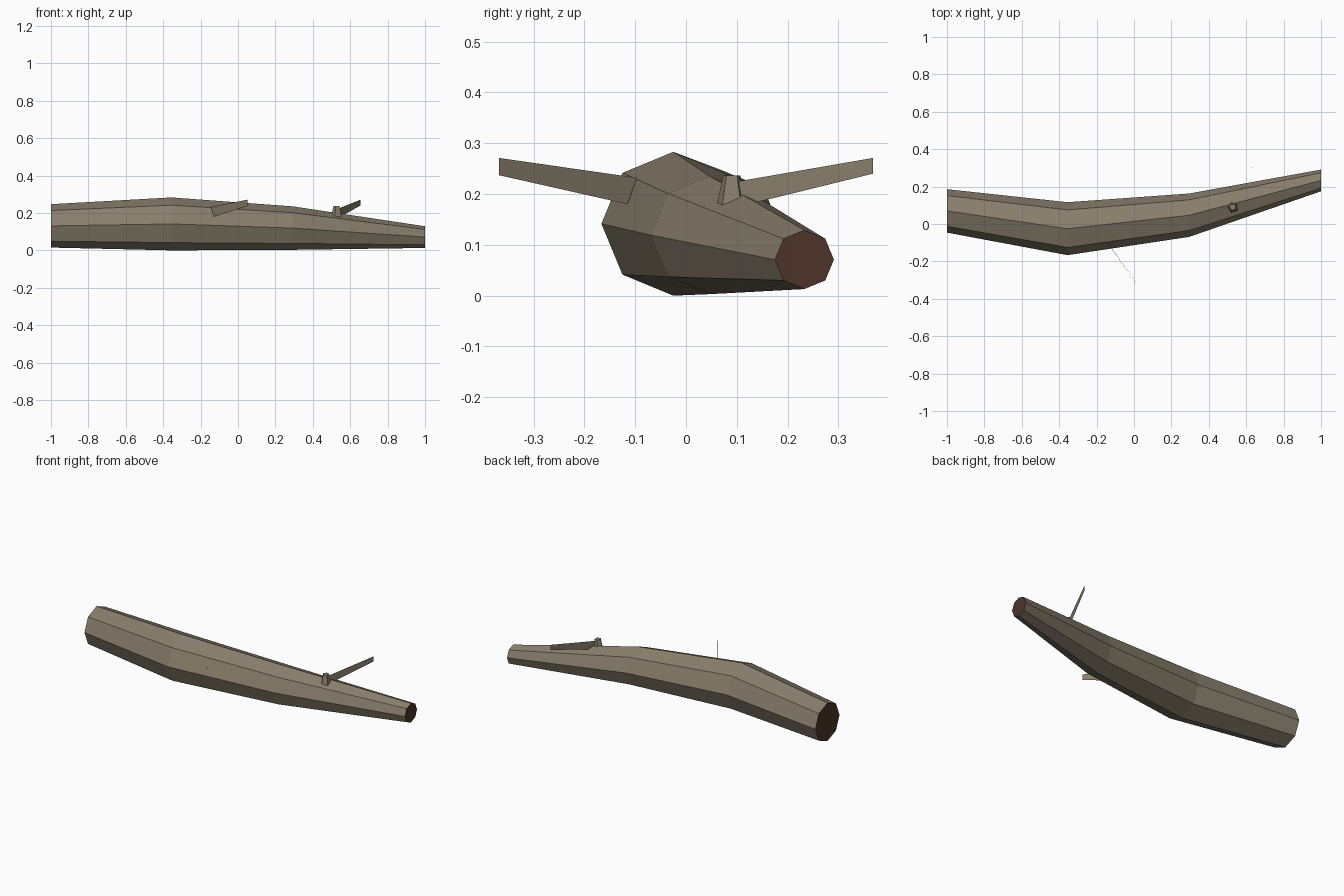
import bpy, bmesh, math

if "Cube" in bpy.data.objects:
    bpy.data.objects.remove(bpy.data.objects["Cube"])


def material(name, rgb):
    m = bpy.data.materials.new(name)
    m.diffuse_color = (*rgb, 1)
    m.use_nodes = True
    m.node_tree.nodes["Principled BSDF"].inputs["Base Color"].default_value = m.diffuse_color
    return m


bark = material("bark", (0.25, 0.21, 0.152))
wood = material("cut_wood", (0.075, 0.034, 0.023))


def make(name, bm, mats):
    me = bpy.data.meshes.new(name)
    bm.to_mesh(me)
    bm.free()
    for m in mats:
        me.materials.append(m)
    ob = bpy.data.objects.new(name, me)
    bpy.context.collection.objects.link(ob)
    return ob


def loft(name, rings, mats, cap_index):
    """Skin a list of vertex rings and cap both ends."""
    bm = bmesh.new()
    vs = [[bm.verts.new(p) for p in r] for r in rings]
    n = len(vs[0])
    for a, b in zip(vs, vs[1:]):
        for i in range(n):
            bm.faces.new((a[i], a[(i + 1) % n], b[(i + 1) % n], b[i]))
    for r in (vs[0], vs[-1]):
        bm.faces.new(r).material_index = cap_index
    bmesh.ops.recalc_face_normals(bm, faces=bm.faces)
    return make(name, bm, mats)


# Bent, tapering eight-sided trunk: x, y, z, radius
stations = [(-1, 0.07, 0.131, 0.116), (-0.355, -0.025, 0.1415, 0.1415),
            (0.295, 0.047, 0.119, 0.116), (1, 0.233, 0.071, 0.058)]
rings = [[(x, y + r * math.cos(k * math.pi / 4), z + r * math.sin(k * math.pi / 4))
          for k in range(8)] for x, y, z, r in stations]
loft("trunk", rings, [bark, wood], 1)

# Small five-sided broken stub
rings = [[(0.528 + r * math.cos(k * math.tau / 5 + math.pi),
           0.09 + r * math.sin(k * math.tau / 5 + math.pi), z)
          for k in range(5)] for z, r in ((0.165, 0.034), (0.236, 0.018))]
loft("branch_stub", rings, [bark], 0)

# Thin upright twigs, each a single flat strip
twigs = {
    "front_twig": [(-0.13, -0.115, 0.18), (0.05, -0.368, 0.237),
                   (0.05, -0.368, 0.271), (-0.145, -0.097, 0.232)],
    "back_twig": [(0.545, 0.115, 0.178), (0.655, 0.368, 0.24),
                  (0.655, 0.368, 0.271), (0.537, 0.097, 0.224)],
}
for name, pts in twigs.items():
    bm = bmesh.new()
    bm.faces.new([bm.verts.new(p) for p in pts])
    make(name, bm, [bark])
